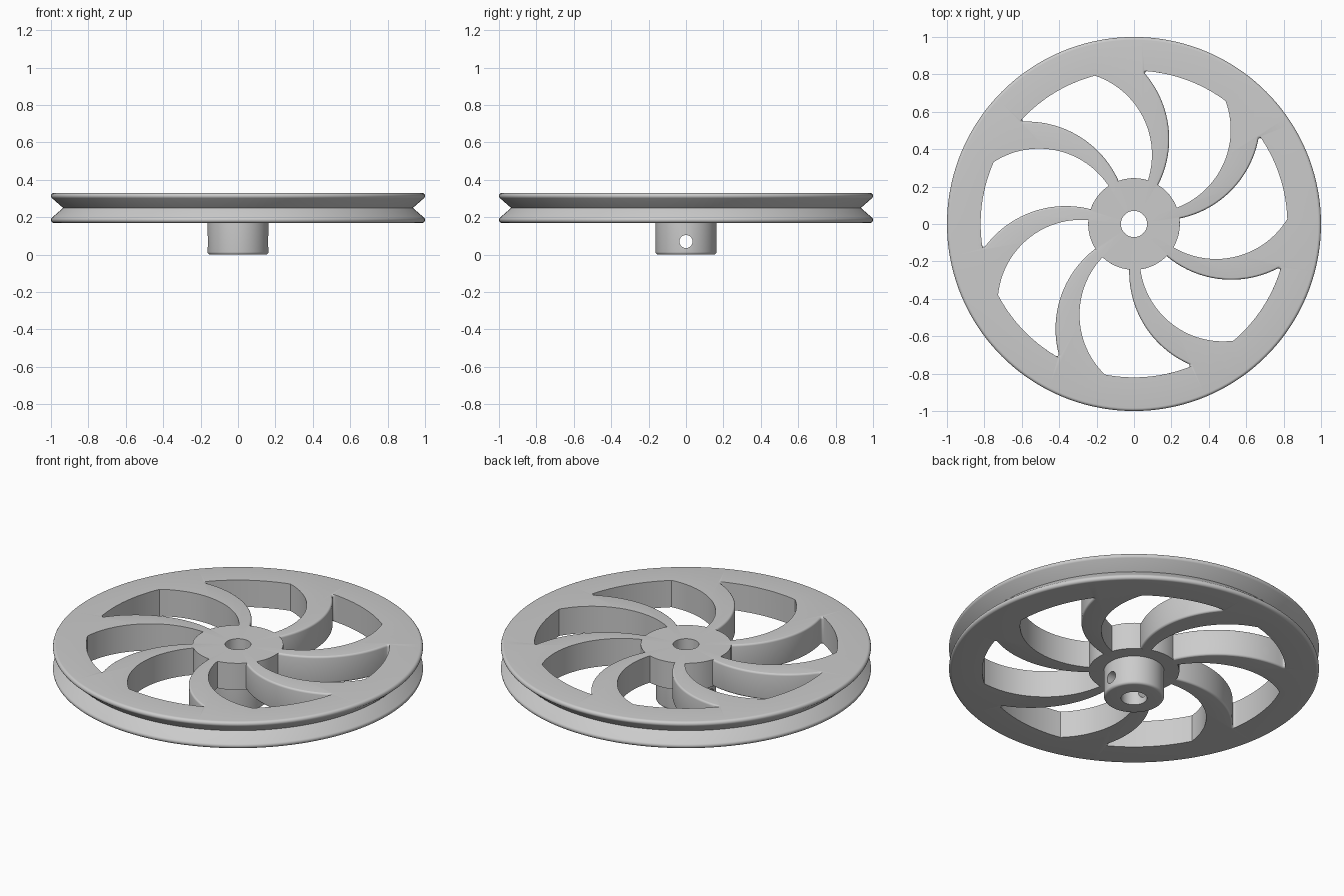
import bpy, bmesh, math
from mathutils import Vector, Matrix

if "Cube" in bpy.data.objects:
    bpy.data.objects.remove(bpy.data.objects["Cube"])

SPOKES = 7
STEP = math.tau / SPOKES
BOTTOM, TOP = 0.17, 0.33
HUB_R, RIM_R = 0.245, 0.82
EDGE = 0.012                      # rounding on the spokes' leading edges
TIP = 0.01                        # rounding in the window tips
ORIGIN = Vector((0, 0))
LEAD_C, LEAD_R = Vector((-0.35, 0.454)), 0.538
TRAIL_C, TRAIL_R = Vector((-0.35, 0.37)), 0.446


def meet(r0, c, r):
    """Clockwise crossing of a circle about the origin with another circle."""
    d = c.length
    a = (r0 * r0 - r * r + d * d) / (2 * d)
    h = math.sqrt(r0 * r0 - a * a)
    u = c / d
    return u * a + Vector((u.y, -u.x)) * h


def arc(c, p, q, n):
    """Points along the short arc from p towards q, leaving q out."""
    a, b = p - c, q - c
    start = math.atan2(a.y, a.x)
    sweep = math.atan2(a.x * b.y - a.y * b.x, a.dot(b))
    return [c + a.length * Vector((math.cos(start + sweep * i / n),
                                   math.sin(start + sweep * i / n))) for i in range(n)]


def window(off):
    """Outline of the opening between two neighbouring spokes."""
    r = LEAD_R - off
    turn = Matrix.Rotation(-STEP, 2)
    trail_c = turn @ TRAIL_C
    hub_lead = meet(HUB_R, LEAD_C, r)
    hub_trail = turn @ meet(HUB_R, TRAIL_C, TRAIL_R)
    corner = turn @ meet(RIM_R, TRAIL_C, TRAIL_R)
    tip_c = meet(RIM_R - TIP, LEAD_C, r + TIP)
    tip_lead = LEAD_C + (tip_c - LEAD_C) * r / (r + TIP)
    tip_rim = tip_c * RIM_R / (RIM_R - TIP)
    return (arc(ORIGIN, hub_trail, hub_lead, 8) + arc(LEAD_C, hub_lead, tip_lead, 28)
            + arc(tip_c, tip_lead, tip_rim, 6) + arc(ORIGIN, tip_rim, corner, 16)
            + arc(trail_c, corner, hub_trail, 28))


def loft(bm, rings, closed=False):
    """Skin a row of equal rings; cap the ends unless the row closes."""
    rows = [[bm.verts.new(p) for p in ring] for ring in rings]
    pairs = list(zip(rows, rows[1:] + rows[:1]))
    for a, b in pairs if closed else pairs[:-1]:
        for i in range(len(a)):
            j = (i + 1) % len(a)
            bm.faces.new((a[i], a[j], b[j], b[i]))
    if not closed:
        bm.faces.new(rows[0])
        bm.faces.new(rows[-1])


def make_object(name, bm):
    bmesh.ops.recalc_face_normals(bm, faces=bm.faces[:])
    mesh = bpy.data.meshes.new(name)
    bm.to_mesh(mesh)
    bm.free()
    obj = bpy.data.objects.new(name, mesh)
    bpy.context.collection.objects.link(obj)
    return obj


def rounded(cx, cz, r, a0, a1, n=5):
    """Quarter-type rounding for the turned profile, angles in degrees."""
    return [(cx + r * math.cos(math.radians(a0 + (a1 - a0) * i / n)),
             cz + r * math.sin(math.radians(a0 + (a1 - a0) * i / n))) for i in range(n + 1)]


# Turned body: bore, grooved rim and lower boss in one closed profile
lip = 0.016
profile = [(0.07, TOP)]
profile += rounded(1 - lip, TOP - lip, lip, 90, -48, 8)
profile += [(0.935, 0.25)]
profile += rounded(1 - lip, BOTTOM + lip, lip, 48, -90, 8)
profile += [(0.163, BOTTOM)]
profile += rounded(0.148, 0.015, 0.015, 0, -90)
profile += [(0.07, 0)]

SEGMENTS = 144
bm = bmesh.new()
loft(bm, [[(r * math.cos(math.tau * k / SEGMENTS), r * math.sin(math.tau * k / SEGMENTS), z)
           for r, z in profile] for k in range(SEGMENTS)], closed=True)
wheel = make_object("pulley_wheel", bm)

# Cutter: curved windows that flare along the leading spoke edges
flare = [(EDGE * math.sin(math.pi * i / 8), EDGE * (1 - math.cos(math.pi * i / 8)))
         for i in range(5)]
upper = [(TOP + 0.0005 - EDGE + z, off) for z, off in flare] + [(TOP + 0.03, EDGE)]
layers = [(TOP + BOTTOM - z, off) for z, off in reversed(upper)] + upper
outlines = [(z, window(off)) for z, off in layers]
bm = bmesh.new()
for k in range(SPOKES):
    turn = Matrix.Rotation(STEP * k, 2)
    loft(bm, [[(*(turn @ p), z) for p in outline] for z, outline in outlines])

# Cutter: set-screw hole across the boss
bmesh.ops.create_cone(bm, cap_ends=True, segments=32, radius1=0.035, radius2=0.035, depth=0.5,
                      matrix=Matrix.Translation((0, 0, 0.07)) @ Matrix.Rotation(math.pi / 2, 4, 'Y'))
cutter = make_object("window_cutter", bm)
cutter.hide_render = True

cut = wheel.modifiers.new("windows", 'BOOLEAN')
cut.operation = 'DIFFERENCE'
cut.solver = 'EXACT'
cut.object = cutter
bpy.ops.object.select_all(action='DESELECT')
bpy.context.view_layer.objects.active = wheel
wheel.select_set(True)
bpy.ops.object.modifier_apply(modifier=cut.name)
bpy.data.objects.remove(cutter)

# Single grey finish
grey = bpy.data.materials.new("light_grey")
grey.use_nodes = True
colour = (0.6, 0.6, 0.6, 1)
grey.diffuse_color = colour
grey.node_tree.nodes["Principled BSDF"].inputs["Base Color"].default_value = colour
wheel.data.materials.clear()
wheel.data.materials.append(grey)
bpy.ops.object.shade_smooth_by_angle(angle=math.radians(32))
